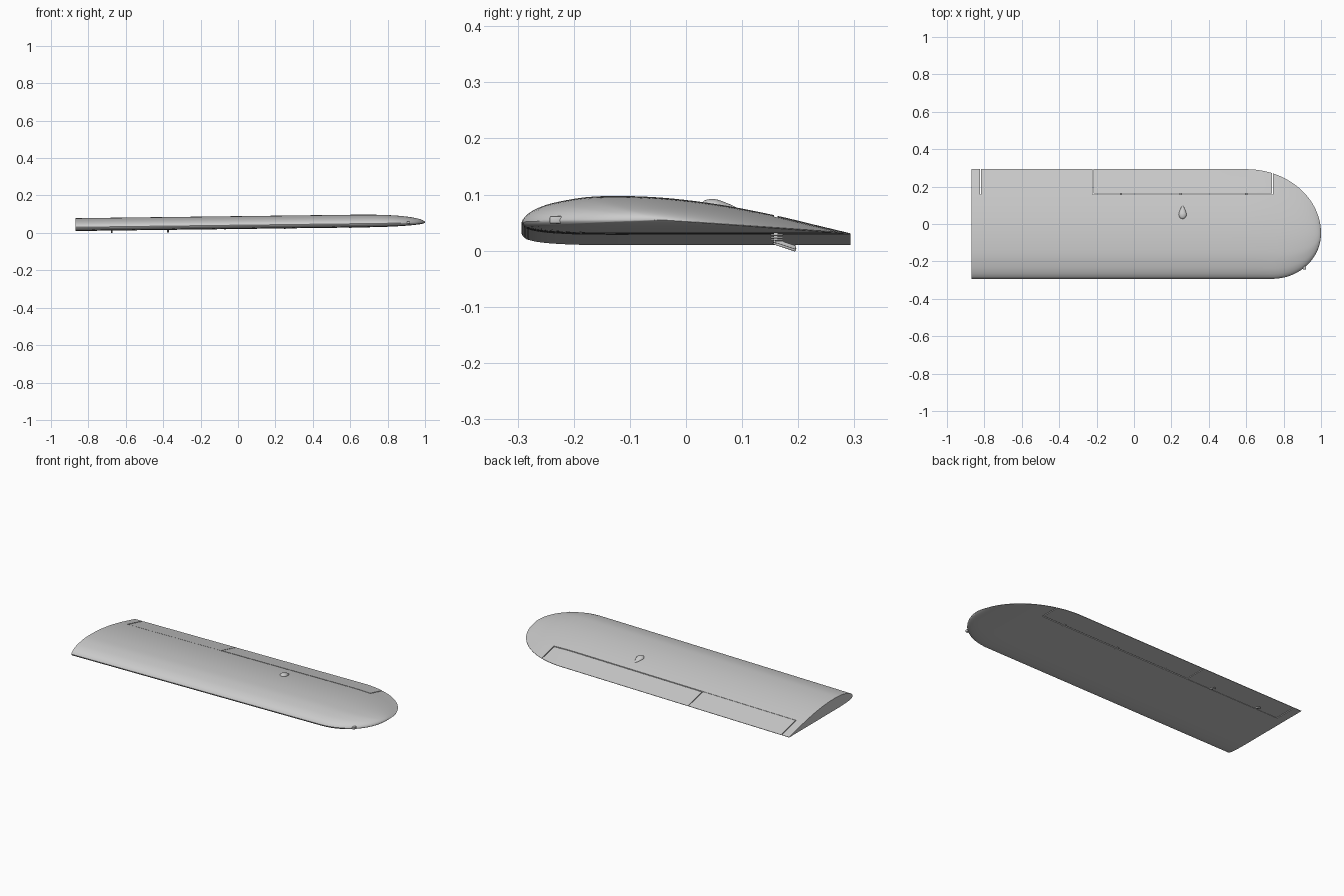
import bpy, bmesh, math
from mathutils import Vector, Matrix

if "Cube" in bpy.data.objects:
    bpy.data.objects.remove(bpy.data.objects["Cube"])

CHORD = 0.586
UPPER = [(0, 3.5), (1.25, 5.45), (2.5, 6.5), (5, 7.9), (10, 9.6), (20, 11.36), (30, 11.7),
         (40, 11.4), (50, 10.52), (60, 9.15), (70, 7.35), (80, 5.22), (90, 2.8), (100, 0.4)]
LOWER = [(100, 0), (80, 0), (60, 0), (40, 0), (20, 0.03), (10, 0.42), (5, 0.93), (2.5, 1.47), (1.25, 1.93)]


def smooth_profile():
    """Closed airfoil loop refined with a Catmull-Rom curve near the rounded nose."""
    pts = [Vector(p) / 100 for p in LOWER + UPPER]
    out = []
    for i in range(len(pts) - 1):
        a, b, c, d = pts[max(i - 1, 0)], pts[i], pts[i + 1], pts[min(i + 2, len(pts) - 1)]
        for t in (0, 1 / 3, 2 / 3):
            out.append(0.5 * (2 * b + (c - a) * t + (2 * a - 5 * b + 4 * c - d) * t ** 2
                              + (3 * b - a - 3 * c + d) * t ** 3))
    return out + [pts[-1]]


def edges(x):
    """Leading and trailing edge of the plan outline."""
    lead = -0.05 - 0.243 * math.sqrt(max(0, 1 - (max(0, x - 0.74) / 0.26) ** 2))
    trail = -0.05 + 0.343 * math.sqrt(max(0, 1 - (max(0, x - 0.6) / 0.4) ** 2))
    return lead, trail


def base_z(x):
    lead, trail = edges(x)
    return 0.01 + 0.0125 * (x + 0.87) + 0.022 * (1 - (trail - lead) / CHORD)


def finish(name, bm, smooth=True):
    bmesh.ops.recalc_face_normals(bm, faces=bm.faces)
    me = bpy.data.meshes.new(name)
    bm.to_mesh(me)
    bm.free()
    ob = bpy.data.objects.new(name, me)
    bpy.context.collection.objects.link(ob)
    if smooth:
        shade(ob)
    return ob


def shade(ob):
    bpy.ops.object.select_all(action='DESELECT')
    ob.select_set(True)
    bpy.context.view_layer.objects.active = ob
    bpy.ops.object.shade_smooth_by_angle(angle=math.radians(35))


def wing(name):
    """Loft the airfoil along the span and around the rounded tip."""
    bm = bmesh.new()
    prof = smooth_profile()
    xs = [-0.87 + 1.47 * i / 6 for i in range(6)]
    xs += [0.6 + 0.4 * math.sin(math.radians(89 * i / 28)) for i in range(29)]
    rings = []
    for x in xs:
        lead, trail = edges(x)
        c = trail - lead
        rings.append([bm.verts.new((x, lead + p.x * c, base_z(x) + p.y * c)) for p in prof])
    n = len(prof)
    for r, s in zip(rings, rings[1:]):
        for i in range(n):
            j = (i + 1) % n
            bm.faces.new((r[i], r[j], s[j], s[i]))
    bm.faces.new(rings[0])
    bm.faces.new(rings[-1])
    return finish(name, bm, False)


def box(name, center, size, tilt=0, bevel=0):
    bm = bmesh.new()
    bmesh.ops.create_cube(bm, size=1)
    bmesh.ops.scale(bm, vec=size, verts=bm.verts)
    if bevel:
        bmesh.ops.bevel(bm, geom=bm.edges[:], offset=bevel, segments=2, affect='EDGES', profile=0.5)
    bmesh.ops.transform(bm, matrix=Matrix.Translation(center) @ Matrix.Rotation(tilt, 4, 'X'), verts=bm.verts)
    return finish(name, bm, bevel > 0)


def cut(ob, op, x0, x1, y0):
    """Boolean with a block reaching from y0 past the trailing edge."""
    cutter = box("cutter", ((x0 + x1) / 2, y0 + 0.2, 0.05), (x1 - x0, 0.4, 0.4))
    cutter.hide_render = True
    m = ob.modifiers.new("cut", 'BOOLEAN')
    m.operation, m.object, m.solver = op, cutter, 'EXACT'
    bpy.context.view_layer.objects.active = ob
    bpy.ops.object.modifier_apply(modifier="cut")
    bpy.data.objects.remove(cutter)
    shade(ob)


# Main wing with flap and aileron divided by narrow gaps
cut(wing("main_wing"), 'DIFFERENCE', -0.823, 0.743, 0.157)
cut(wing("flap"), 'INTERSECT', -0.818, -0.221, 0.159)
cut(wing("aileron"), 'INTERSECT', -0.217, 0.738, 0.163)

# Teardrop blister on the upper skin
bm = bmesh.new()
bmesh.ops.create_uvsphere(bm, u_segments=32, v_segments=16, radius=1)
for v in bm.verts:
    taper = 1 - 0.45 * max(0, v.co.y)
    v.co = Vector((v.co.x * 0.021 * taper, v.co.y * (0.045 if v.co.y > 0 else 0.026), v.co.z * 0.013 * taper))
bmesh.ops.transform(bm, matrix=Matrix.Translation((0.26, 0.053, 0.0785)) @ Matrix.Rotation(-0.17, 4, 'X'),
                    verts=bm.verts)
finish("teardrop_blister", bm)

# Small lamp on the curved leading edge of the tip
box("tip_lamp", (0.912, -0.232, 0.055), (0.016, 0.022, 0.014), 0, 0.003)

# Flap actuator rods and small aileron hinges underneath
for i, x in enumerate((-0.675, -0.375)):
    box(f"flap_rod_{i + 1}", (x, 0.175, base_z(x) - 0.004), (0.01, 0.044, 0.007), -0.32, 0.0015)
for i, x in enumerate((-0.07, 0.25, 0.6)):
    box(f"aileron_hinge_{i + 1}", (x, 0.162, base_z(x) + 0.001), (0.012, 0.022, 0.006), 0, 0.001)
